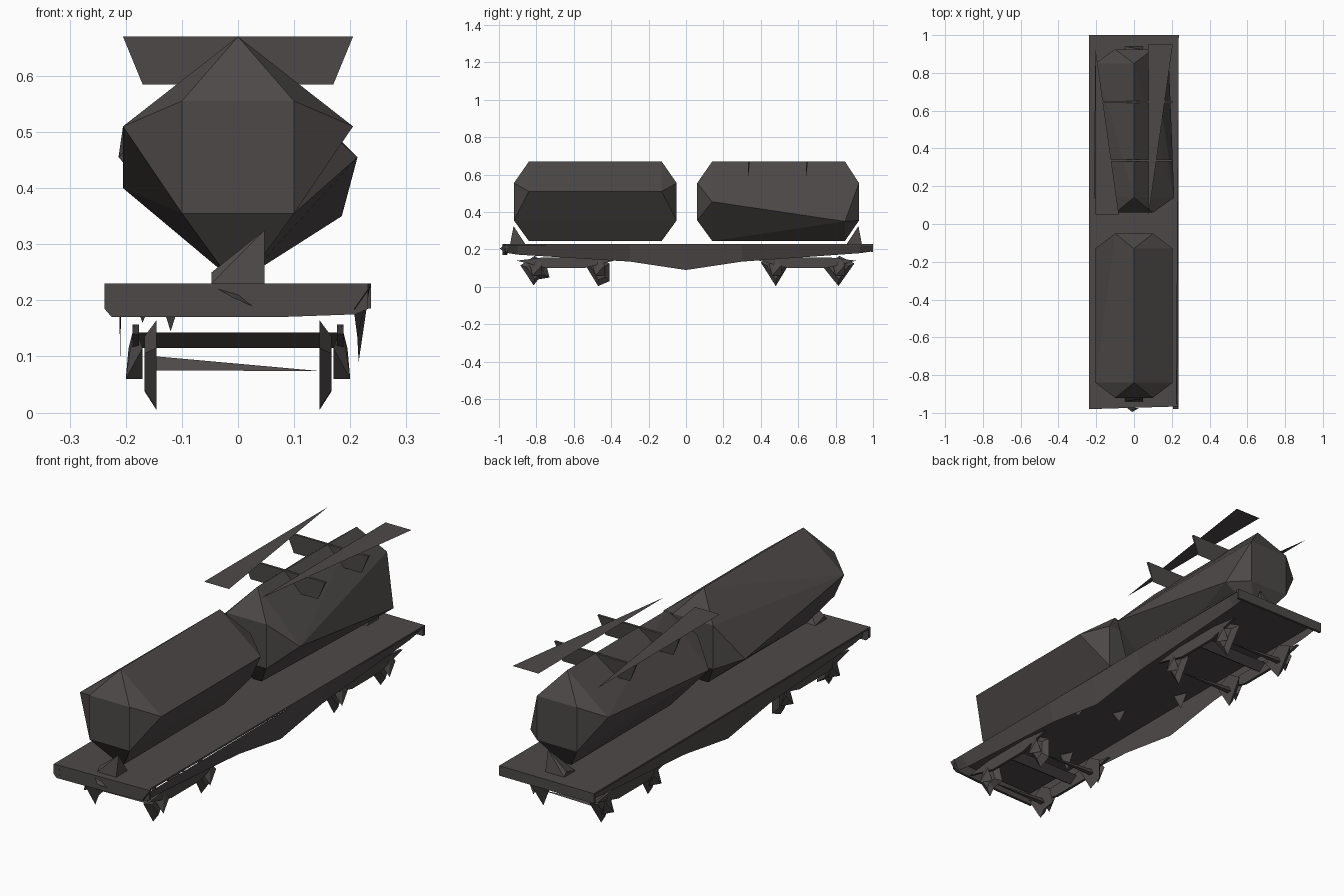
import bpy, bmesh

if "Cube" in bpy.data.objects:
    bpy.data.objects.remove(bpy.data.objects["Cube"])


def material(name, rgb):
    m = bpy.data.materials.new(name)
    m.diffuse_color = (*rgb, 1)
    m.use_nodes = True
    m.node_tree.nodes["Principled BSDF"].inputs["Base Color"].default_value = m.diffuse_color
    return m


GREY = material("dark warm grey", (0.074, 0.066, 0.064))


def build(name, verts, faces=None):
    """Mesh from points; convex hull when no faces are given."""
    bm = bmesh.new()
    vs = [bm.verts.new(v) for v in verts]
    if faces:
        for f in faces:
            bm.faces.new([vs[i] for i in f])
    else:
        bmesh.ops.convex_hull(bm, input=vs)
        loose = [v for v in bm.verts if not v.link_faces]
        bmesh.ops.delete(bm, geom=loose, context='VERTS')
        bmesh.ops.dissolve_limit(bm, angle_limit=0.02, verts=bm.verts[:], edges=bm.edges[:])
    bmesh.ops.recalc_face_normals(bm, faces=bm.faces[:])
    me = bpy.data.meshes.new(name)
    bm.to_mesh(me)
    bm.free()
    me.materials.append(GREY)
    ob = bpy.data.objects.new(name, me)
    bpy.context.collection.objects.link(ob)
    return ob


def prism(name, outline, a, b):
    """Closed prism of a (y, z) outline along x."""
    n = len(outline)
    verts = [(t, *p) for t in (a, b) for p in outline]
    faces = [list(range(n)), list(range(2 * n - 1, n - 1, -1))]
    faces += [(i, (i + 1) % n, n + (i + 1) % n, n + i) for i in range(n)]
    return build(name, verts, faces)


# Deck plate with slightly skewed front end
build("deck", [(x, y, z) for z in (0.222, 0.23) for x, y in
               ((-0.238, -0.98), (0.225, -0.965), (0.237, 1), (-0.238, 1))])

# End beams: thin plates below the deck ends
edge = [(-0.238, 0.23), (-0.238, 0.185), (-0.225, 0.17), (0.07, 0.17), (0.21, 0.175),
        (0.232, 0.185), (0.232, 0.23)]
build("front_beam", [(x, -0.973 + 0.03 * x + d, z) for d in (0, 0.012) for x, z in edge])
build("rear_beam", [(x, y, z) for x in (-0.238, 0.237) for y in (0.988, 1) for z in (0.185, 0.23)])
build("front_coupler_lever", [(-0.035, -0.975, 0.22), (-0.01, -0.995, 0.205), (0.025, -0.975, 0.19),
                              (0.0, -0.975, 0.21)])

# Fish-belly side sills, deepest in the middle; the left one is set in and upright
sill = [(-0.98, 0.185), (-0.9, 0.172), (-0.3, 0.135), (0, 0.09), (0.3, 0.135),
        (0.93, 0.18), (1, 0.19)]
for name, top, ends, middle in (("left_sill", -0.212, -0.208, -0.21),
                                ("right_sill", 0.235, 0.207, 0.215)):
    verts = []
    for y, z in sill:
        verts += [(top, y, 0.225), (middle + (ends - middle) * abs(y), y, z)]
    build(name, verts, [(2 * i, 2 * i + 1, 2 * i + 3, 2 * i + 2) for i in range(len(sill) - 1)])


# Faceted tanks: two body rings and two smaller end panels
def tank(name, ends, rings):
    pts = [(x, y, z) for y in ends for x in (-0.1, 0.1) for z in (0.355, 0.555)]
    for y, ring in rings:
        pts += [(x, y, z) for x, z in ring]
    build(name, pts)


TOP, LOW_L, LOW_R = (0, 0.67), (-0.02, 0.245), (0.02, 0.245)
tank("front_tank", (-0.92, -0.05), [
    (-0.84, [TOP, (0.205, 0.51), LOW_R, LOW_L, (-0.205, 0.51)]),
    (-0.13, [TOP, (0.205, 0.51), LOW_R, LOW_L, (-0.205, 0.40)])])
tank("rear_tank", (0.06, 0.925), [
    (0.14, [TOP, (0.213, 0.455), LOW_R, LOW_L, (-0.213, 0.455)]),
    (0.85, [TOP, (0.185, 0.35), LOW_R, LOW_L, (-0.205, 0.51)])])

# Tank saddles at both ends
for name, s in (("front_saddle", -1), ("rear_saddle", 1)):
    build(name, [(-0.047, s * 0.94, 0.23), (0.047, s * 0.94, 0.23), (-0.047, s * 0.86, 0.23),
                 (0.047, s * 0.86, 0.23), (0.047, s * 0.922, 0.325), (-0.047, s * 0.925, 0.25)])

# Tapered walkway boards and the brackets that carry them
for name, pts in (("left_walkway", [(-0.205, 0.05), (-0.08, 0.05), (-0.205, 0.935)]),
                  ("right_walkway", [(0.075, 0.95), (0.205, 0.95), (0.078, 0.05)])):
    build(name, [(x, y, 0.6715) for x, y in pts], [(0, 1, 2)])
for i, y in enumerate((0.335, 0.645)):
    build(f"walkway_bracket_{i}", [(-0.205, y - 0.004, 0.67), (0.205, y - 0.004, 0.67),
                                   (-0.205, y + 0.007, 0.67), (0.205, y + 0.007, 0.67),
                                   (-0.17, y - 0.003, 0.585), (0.17, y - 0.003, 0.585)])

# Wheels as rough angular discs, one outline per axle
wheels = {
    -0.80: [(-0.885, 0.115), (-0.815, 0.008), (-0.79, 0.04), (-0.73, 0.05), (-0.75, 0.13), (-0.81, 0.165)],
    -0.465: [(-0.54, 0.12), (-0.47, 0.004), (-0.41, 0.03), (-0.41, 0.125), (-0.48, 0.165)],
    0.48: [(0.40, 0.13), (0.48, 0.004), (0.55, 0.12), (0.48, 0.165)],
    0.82: [(0.73, 0.11), (0.815, 0.004), (0.90, 0.125), (0.82, 0.165)],
}
for i, (y, outline) in enumerate(wheels.items()):
    for side, s in (("left", -1), ("right", 1)):
        wheel = prism(f"{side}_wheel_{i}", outline, s * 0.145, s * 0.167)
        # Narrow one side towards the hub so the rim is sharp
        for v in wheel.data.vertices:
            if abs(v.co.x) > 0.155:
                v.co.y = y + (v.co.y - y) * 0.6
                v.co.z = 0.09 + (v.co.z - 0.09) * 0.6
        # Journal box outside the wheel
        build(f"{side}_journal_box_{i}", [(s * 0.17, y - 0.035, 0.115), (s * 0.195, y + 0.03, 0.115),
                                          (s * 0.2, y - 0.02, 0.06), (s * 0.17, y + 0.03, 0.06),
                                          (s * 0.185, y, 0.155)])
    # Axle tapering to the right
    build(f"axle_{i}", [(-0.145, y - 0.012, 0.075), (-0.145, y + 0.012, 0.075),
                        (-0.145, y, 0.10), (0.145, y, 0.074)])

# Truck frames and bolsters
frame = [(-0.26, 0.14), (-0.12, 0.157), (0.12, 0.157), (0.26, 0.14), (0.1, 0.10), (-0.1, 0.10)]
for truck, cy in (("front", -0.645), ("rear", 0.65)):
    for side, s in (("left", -1), ("right", 1)):
        prism(f"{truck}_{side}_truck_frame", [(cy + y, z) for y, z in frame], s * 0.176, s * 0.188)
    # Three-sided bolster, flat on top
    build(f"{truck}_bolster", [(x, cy + y, z) for x in (-0.18, 0.18)
                               for y, z in ((-0.04, 0.143), (0.04, 0.143), (0.0, 0.115))])

# Small brake parts hanging under the deck
for name, x, y, low in (("brake_cylinder", -0.06, -0.17, 0.18), ("brake_valve", 0.1, -0.26, 0.19),
                        ("brake_reservoir", -0.17, 0.12, 0.16), ("brake_lever", -0.12, -0.6, 0.145)):
    build(name, [(x - 0.025, y - 0.03, 0.222), (x + 0.025, y - 0.02, 0.222), (x, y + 0.04, 0.222),
                 (x, y, low)])
